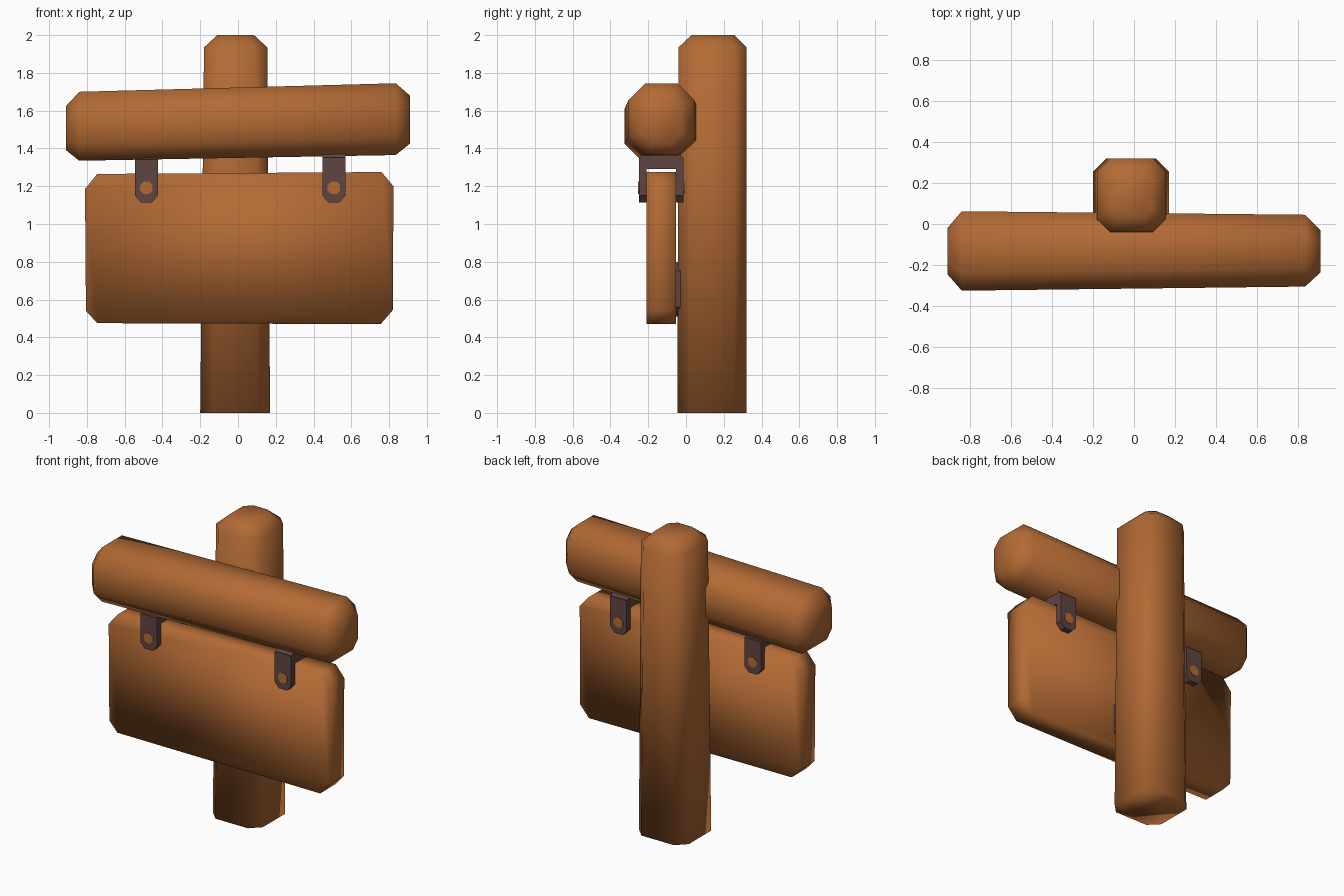
import bpy, bmesh, math

if "Cube" in bpy.data.objects:
    bpy.data.objects.remove(bpy.data.objects["Cube"])


def material(name, rgb):
    m = bpy.data.materials.new(name)
    m.diffuse_color = (*rgb, 1)
    m.use_nodes = True
    m.node_tree.nodes["Principled BSDF"].inputs["Base Color"].default_value = m.diffuse_color
    return m


WOOD = material("warm wood", (0.45, 0.145, 0.035))
IRON = material("dark iron", (0.115, 0.06, 0.054))


def loft(name, rings, mat, smooth=True):
    """Skin a list of equal-sized point rings and cap both ends."""
    bm = bmesh.new()
    loops = [[bm.verts.new(p) for p in r] for r in rings]
    n = len(loops[0])
    for a, b in zip(loops, loops[1:]):
        for i in range(n):
            j = (i + 1) % n
            bm.faces.new((a[i], a[j], b[j], b[i]))
    bm.faces.new(loops[0][::-1])
    bm.faces.new(loops[-1])
    bmesh.ops.recalc_face_normals(bm, faces=bm.faces)
    for f in bm.faces:
        f.smooth = smooth
    me = bpy.data.meshes.new(name)
    bm.to_mesh(me)
    bm.free()
    me.materials.append(mat)
    ob = bpy.data.objects.new(name, me)
    bpy.context.collection.objects.link(ob)
    return ob


def octagon(u0, u1, v0, v1, c):
    """Rectangle with corners cut by c, as 2D points."""
    return [(u0 + c, v0), (u1 - c, v0), (u1, v0 + c), (u1, v1 - c),
            (u1 - c, v1), (u0 + c, v1), (u0, v1 - c), (u0, v0 + c)]


def prism(name, outline, y0, y1, mat, smooth=False):
    """Extrude an xz outline along y."""
    return loft(name, [[(x, y, z) for x, z in outline] for y in (y0, y1)], mat, smooth)


# Upright post, tapering slightly, with a chamfered top
post = [(0.0, -0.20, 0.17, -0.045, 0.32, 0.065),
        (1.935, -0.18, 0.155, -0.04, 0.32, 0.065),
        (2.0, -0.11, 0.085, 0.03, 0.255, 0.045)]
loft("post", [[(x, y, z) for x, y in octagon(*r)] for z, *r in post], WOOD)

# Tilted crossbeam with chamfered ends
beam = [(-0.91, -0.245, -0.02, 1.39, 1.625, 0.055),
        (-0.84, -0.325, 0.062, 1.335, 1.70, 0.09),
        (0.835, -0.305, 0.045, 1.365, 1.745, 0.09),
        (0.91, -0.235, -0.03, 1.425, 1.68, 0.055)]
loft("crossbeam", [[(x, y, z) for y, z in octagon(*r)] for x, *r in beam], WOOD)

# Hanging sign board with slightly uneven cut corners
board = [(-0.745, 0.475), (0.755, 0.47), (0.82, 0.545), (0.823, 1.20),
         (0.76, 1.275), (-0.745, 1.265), (-0.81, 1.185), (-0.805, 0.54)]
prism("sign_board", board, -0.21, -0.052, WOOD, True)

# Two iron hangers: a top bridge, two arms and a rivet on each arm
for side, cx, top in (("left", -0.485, 1.362), ("right", 0.508, 1.372)):
    hw = 0.061
    arm = [(cx - 0.03, 1.115), (cx + 0.03, 1.115), (cx + hw, 1.15),
           (cx + hw, top - 0.02), (cx - hw, top - 0.02), (cx - hw, 1.15)]
    prism(side + "_hanger_front_arm", arm, -0.25, -0.208, IRON)
    prism(side + "_hanger_back_arm", arm, -0.054, -0.012, IRON)
    bridge = [(-0.25, 1.29), (-0.012, 1.29), (-0.012, top - 0.03),
              (-0.035, top), (-0.227, top), (-0.25, top - 0.03)]
    loft(side + "_hanger_bridge",
         [[(x, y, z) for y, z in bridge] for x in (cx - hw, cx + hw)], IRON, False)
    rivet = [(cx + 0.036 * math.cos(math.pi * (i + .5) / 4),
              1.192 + 0.036 * math.sin(math.pi * (i + .5) / 4)) for i in range(8)]
    prism(side + "_front_rivet", rivet, -0.254, -0.248, WOOD)
    prism(side + "_back_rivet", rivet, -0.014, -0.008, WOOD)

# Iron plates between the post and the beam, and the post and the board
prism("beam_plate", octagon(-0.14, 0.125, 1.38, 1.66, 0.04), -0.10, 0.02, IRON)
prism("board_plate", octagon(-0.13, 0.115, 0.51, 0.80, 0.05), -0.055, -0.028, IRON)
